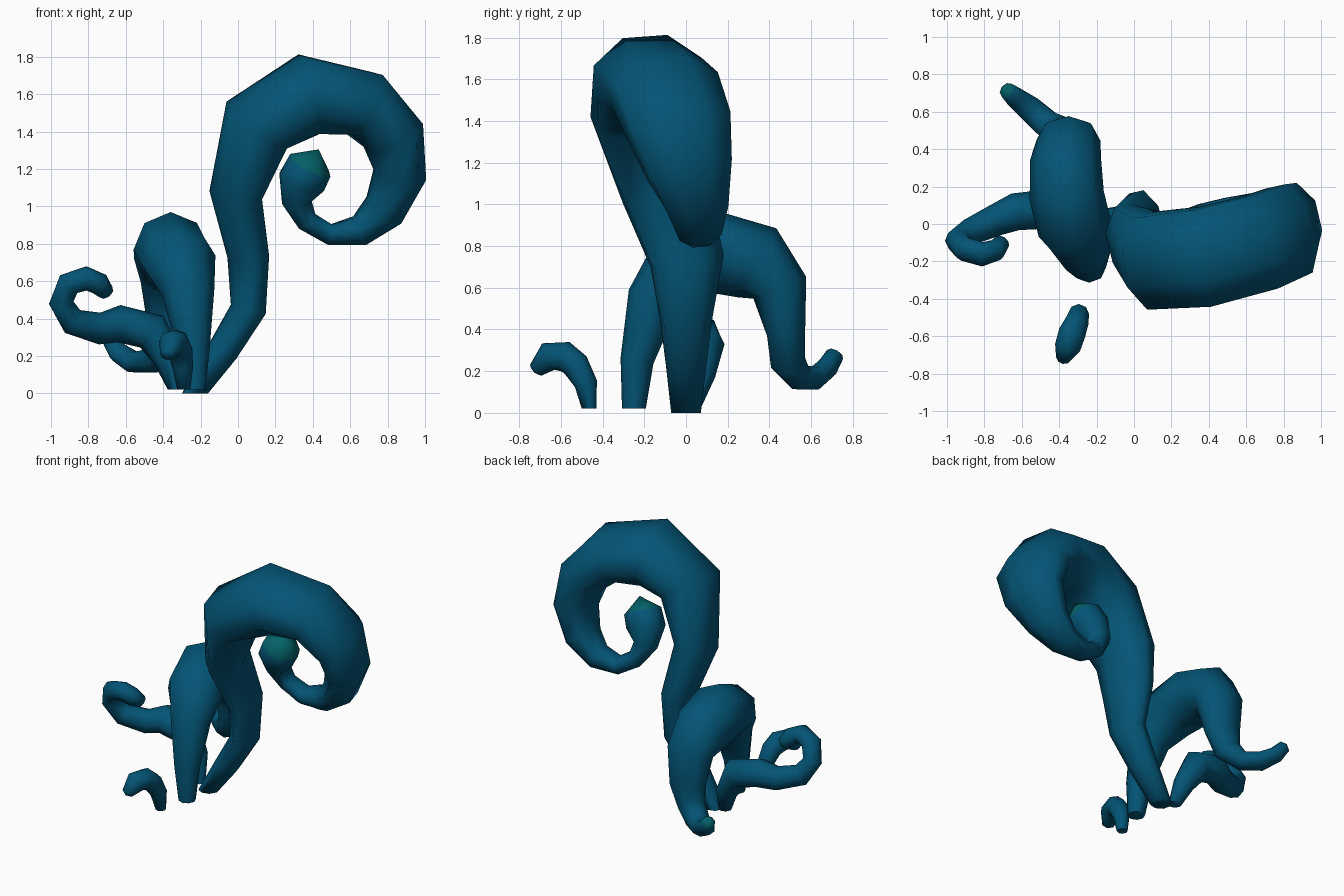
import bpy
import bmesh
import math
from mathutils import Vector

SIDES = 8

# Remove only the default cube
default_cube = bpy.data.objects.get("Cube")
if default_cube:
    bpy.data.objects.remove(default_cube, do_unlink=True)


def make_material(name, colour):
    material = bpy.data.materials.new(name)
    material.use_nodes = True
    material.diffuse_color = colour
    shader = material.node_tree.nodes["Principled BSDF"]
    shader.inputs["Base Color"].default_value = colour
    shader.inputs["Roughness"].default_value = 0.8
    return material


deep_blue = make_material("deep_blue", (0.001, 0.088, 0.178, 1))
teal = make_material("teal", (0.001, 0.12, 0.135, 1))


def ring_tangent(centres, index):
    """Direction of the path at one ring, from its neighbours."""
    before = centres[max(index - 1, 0)]
    after = centres[min(index + 1, len(centres) - 1)]
    return (after - before).normalized()


def make_ring(bm, centre, tangent, side, thickness, width, turn):
    """Elliptical ring: width along the side axis, thickness in the bend plane."""
    across = (side - tangent * side.dot(tangent)).normalized()
    bend = tangent.cross(across)
    ring = []
    for step in range(SIDES):
        angle = math.tau * (step + turn) / SIDES
        offset = across * width * math.cos(angle) + bend * thickness * math.sin(angle)
        ring.append(bm.verts.new(centre + offset))
    return ring


def make_tentacle(name, side, path, tip_height, turn=0, teal_tip=True):
    """Sweep rings of (x, y, z, thickness[, width]) and close both ends."""
    bm = bmesh.new()
    centres = [Vector(point[:3]) for point in path]
    rings = []
    for index, point in enumerate(path):
        tangent = ring_tangent(centres, index)
        if index == 0:
            tangent = Vector((0, 0, 1))     # foot is cut flat on the floor
        rings.append(make_ring(bm, centres[index], tangent, Vector(side),
                               point[3], point[-1], turn))

    # Tube walls
    for lower, upper in zip(rings, rings[1:]):
        for step in range(SIDES):
            following = (step + 1) % SIDES
            bm.faces.new((lower[step], lower[following],
                          upper[following], upper[step]))

    # Flat foot and blunt pointed tip
    bm.faces.new(list(reversed(rings[0])))
    last = len(centres) - 1
    pole = bm.verts.new(centres[last] + ring_tangent(centres, last) * tip_height)
    for step in range(SIDES):
        face = bm.faces.new((rings[-1][step], rings[-1][(step + 1) % SIDES], pole))
        face.material_index = 1 if teal_tip else 0

    bmesh.ops.recalc_face_normals(bm, faces=bm.faces[:])
    mesh = bpy.data.meshes.new(name)
    bm.to_mesh(mesh)
    bm.free()
    mesh.materials.append(deep_blue)
    mesh.materials.append(teal)
    tentacle = bpy.data.objects.new(name, mesh)
    bpy.context.collection.objects.link(tentacle)

    # Soft sides with a crisp foot
    bpy.ops.object.select_all(action="DESELECT")
    tentacle.select_set(True)
    bpy.context.view_layer.objects.active = tentacle
    bpy.ops.object.shade_smooth_by_angle(angle=math.radians(80))


# Tall tentacle ending in a large spiral
make_tentacle("large_curled_tentacle", (-.25, 1, .06), [
    (-.23, 0, 0, .07, .072),
    (-.08, 0, .23, .083, .1),
    (.055, 0, .45, .094, .13),
    (.055, .005, .73, .105, .188),
    (-.012, -.1, 1.06, .135, .22),
    (.1, -.195, 1.435, .2, .275),
    (.38, -.175, 1.6, .227, .285),
    (.67, -.1, 1.55, .192, .28),
    (.83, -.035, 1.38, .165, .27),
    (.865, .015, 1.17, .137, .22),
    (.78, .055, .98, .115, .155),
    (.65, .065, .87, .085, .11),
    (.49, .06, .85, .06, .085),
    (.37, .04, .92, .06, .075),
    (.315, .01, 1.02, .08, .085),
    (.34, -.03, 1.13, .13, .125),
    (.387, -.06, 1.22, .125, .12),
], .1, turn=.5)

# Middle tentacle arching to the back
make_tentacle("arched_tentacle", (1, 0, 0), [
    (-.23, -.25, .02, .057),
    (-.24, -.235, .25, .08, .09),
    (-.265, -.16, .54, .125, .14),
    (-.315, -.03, .71, .175, .2),
    (-.36, .15, .77, .2, .2),
    (-.365, .34, .72, .19, .19),
    (-.35, .45, .6, .137, .17),
    (-.35, .48, .38, .092, .14),
    (-.39, .49, .24, .085, .1),
    (-.47, .54, .172, .065, .08),
    (-.56, .62, .167, .057, .07),
    (-.64, .68, .22, .052, .058),
    (-.68, .715, .28, .044),
], .025)

# Low tentacle reaching sideways with a curled end
make_tentacle("side_tentacle", (0, 1, 0), [
    (-.33, .025, .02, .045),
    (-.375, .065, .18, .075),
    (-.46, .08, .33, .105),
    (-.635, .065, .373, .1),
    (-.74, .02, .347, .085),
    (-.885, -.045, .385, .073),
    (-.945, -.09, .485, .066),
    (-.905, -.135, .585, .066),
    (-.81, -.162, .615, .065),
    (-.74, -.14, .585, .06),
    (-.705, -.095, .54, .044),
], .02)

# Small hooked tentacle at the front
make_tentacle("small_hook_tentacle", (1, 0, 0), [
    (-.29, -.465, .02, .035),
    (-.295, -.48, .14, .055),
    (-.31, -.53, .23, .067),
    (-.33, -.58, .27, .073),
    (-.355, -.66, .27, .07),
    (-.38, -.72, .205, .038),
], .015, teal_tip=False)
